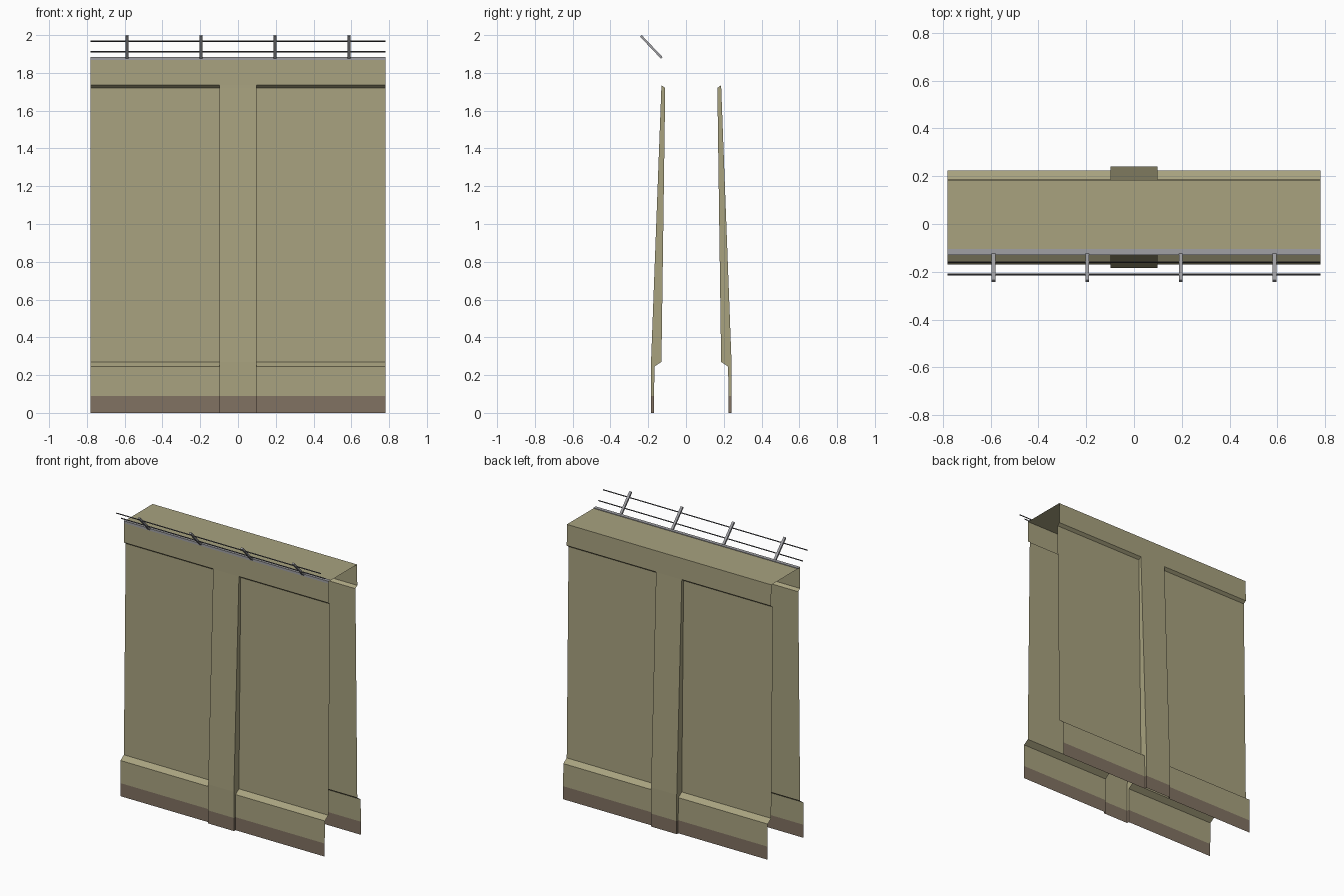
import bpy, bmesh, math
from mathutils import Matrix, Vector

if "Cube" in bpy.data.objects:
    bpy.data.objects.remove(bpy.data.objects["Cube"])


def material(name, rgb):
    m = bpy.data.materials.new(name)
    lin = [(c / 255 / 12.92) if c < 10 else ((c / 255 + 0.055) / 1.055) ** 2.4 for c in rgb]
    m.diffuse_color = (*lin, 1)
    m.use_nodes = True
    m.node_tree.nodes["Principled BSDF"].inputs["Base Color"].default_value = m.diffuse_color
    return m


WALL = material("khaki_concrete", (168, 162, 127))
DIRT = material("brown_base", (129, 114, 98))
STEEL = material("grey_steel", (160, 160, 164))
WIRE = material("dark_wire", (88, 88, 92))

HALF, PIL, YC = 0.78, 0.098, 0.028   # half length, half pilaster width, wall centre


def finish(name, bm, mats):
    me = bpy.data.meshes.new(name)
    bm.normal_update()
    bm.to_mesh(me)
    bm.free()
    for m in mats:
        me.materials.append(m)
    ob = bpy.data.objects.new(name, me)
    bpy.context.collection.objects.link(ob)
    return ob


# (z, half depth of recessed panel, half depth of pilaster)
PROFILE = [(0, .197, .213), (.09, .197, .213), (.245, .195, .213), (.27, .158, .213),
           (1.72, .138, .1585), (1.735, .158, .158), (1.88, .156, .156)]


def wall_face(name, side):
    """One wall skin: panels, base ledge, top band and a hollow pilaster."""
    bm = bmesh.new()
    # stations along x: (x, column of the profile)
    stations = [(-HALF, 1), (-PIL, 1), (-PIL, 2), (PIL, 2), (PIL, 1), (HALF, 1)]
    grid = [[bm.verts.new((x, YC + side * p[c], p[0])) for p in PROFILE] for x, c in stations]
    for a, b in zip(grid, grid[1:]):
        for i in range(len(PROFILE) - 1):
            quad = [a[i], b[i], b[i + 1], a[i + 1]]
            if side > 0:
                quad.reverse()
            f = bm.faces.new(quad)
            f.material_index = 1 if i == 0 else 0   # stained strip at the foot
    bmesh.ops.remove_doubles(bm, verts=bm.verts, dist=0.0002)
    bmesh.ops.dissolve_degenerate(bm, dist=0.0002, edges=bm.edges)
    return finish(name, bm, [WALL, DIRT])


wall_face("front_wall", -1)
wall_face("back_wall", 1)


def strip(name, yz, mat, closed=False):
    """Open-ended extrusion of a y-z outline along the wall."""
    bm = bmesh.new()
    l = [bm.verts.new((-HALF, y, z)) for y, z in yz]
    r = [bm.verts.new((HALF, y, z)) for y, z in yz]
    n = len(yz)
    for i in range(n if closed else n - 1):
        j = (i + 1) % n
        bm.faces.new((l[i], r[i], r[j], l[j]))
    return finish(name, bm, [mat])


# Flat top
strip("wall_top", [(YC - .156, 1.88), (YC + .156, 1.88)], WALL)
# Steel angle along the front top edge
strip("mounting_rail", [(-.130, 1.868), (-.130, 1.884), (-.105, 1.884), (-.105, 1.88)], STEEL)

# Slanted wire posts
low, high = Vector((0, -.128, 1.879)), Vector((0, -.2385, 1.9955))
axis = high - low
tilt = Matrix.Rotation(math.atan2(-axis.y, axis.z), 4, 'X')
for k, x in enumerate((-.588, -.196, .196, .588)):
    bm = bmesh.new()
    bmesh.ops.create_cube(bm, size=1)
    bmesh.ops.scale(bm, vec=(.016, .012, axis.length), verts=bm.verts)
    bmesh.ops.transform(bm, matrix=Matrix.Translation((low + high) / 2 + Vector((x, 0, 0))) @ tilt,
                        verts=bm.verts)
    finish(f"wire_post_{k + 1}", bm, [STEEL])

# Two wires strung on the posts
for name, y, z in (("lower_wire", -.160, 1.913), ("upper_wire", -.211, 1.968)):
    r = .004
    strip(name, [(y - r, z), (y, z + r), (y + r, z), (y, z - r)], WIRE, closed=True)
